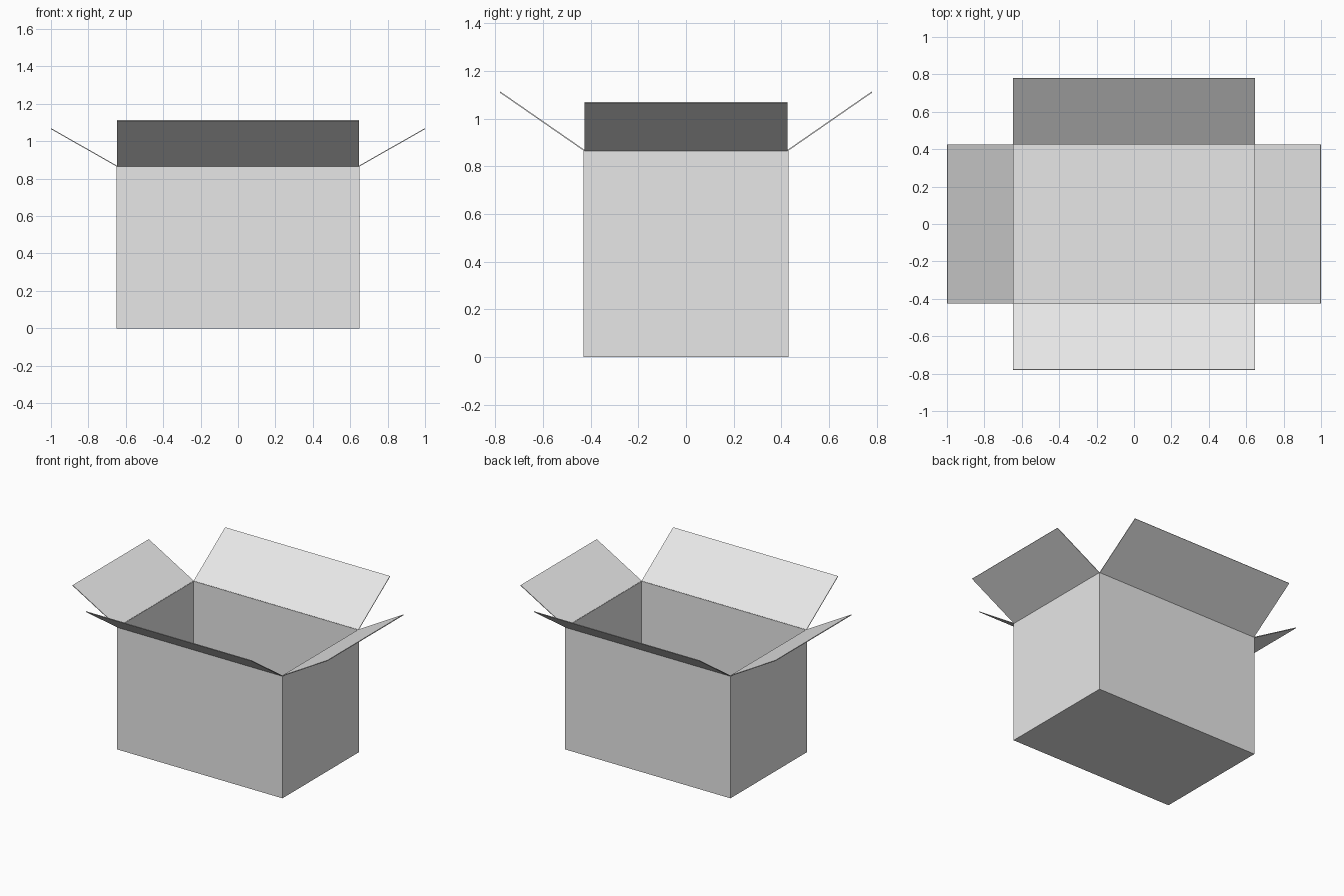
import bpy
import bmesh
from mathutils import Vector

if "Cube" in bpy.data.objects:
    bpy.data.objects.remove(bpy.data.objects["Cube"], do_unlink=True)

HALF_X, HALF_Y, HEIGHT = 0.649, 0.429, 0.866
THICK = 0.005

grey = bpy.data.materials.new("light_grey_card")
grey.use_nodes = True
grey.diffuse_color = (0.8, 0.8, 0.8, 1)
grey.node_tree.nodes["Principled BSDF"].inputs["Base Color"].default_value = (0.8, 0.8, 0.8, 1)


def finish(name, bm, offset):
    """Turn a sheet into a thin card object."""
    mesh = bpy.data.meshes.new(name)
    bm.to_mesh(mesh)
    bm.free()
    mesh.materials.append(grey)
    obj = bpy.data.objects.new(name, mesh)
    bpy.context.collection.objects.link(obj)
    solid = obj.modifiers.new("card_thickness", 'SOLIDIFY')
    solid.thickness = THICK
    solid.offset = offset
    solid.use_even_offset = True
    return obj


# Open-topped body: floor and four walls, thickened inwards
bm = bmesh.new()
bmesh.ops.create_cube(bm, size=1)
for v in bm.verts:
    v.co = Vector((v.co.x * 2 * HALF_X, v.co.y * 2 * HALF_Y, (v.co.z + 0.5) * HEIGHT))
lid = [f for f in bm.faces if f.normal.z > 0.9]
bmesh.ops.delete(bm, geom=lid, context='FACES_ONLY')
finish("box_body", bm, -1)


# Flaps: one sheet each, hinged on the middle of the wall's top edge
def flap(name, out, hinge, tip, tip_z, half_width):
    out = Vector(out)
    side = Vector((-out.y, out.x, 0)) * half_width
    low = out * hinge + Vector((0, 0, HEIGHT))
    high = out * tip + Vector((0, 0, tip_z))
    bm = bmesh.new()
    bm.faces.new([bm.verts.new(p) for p in (low - side, high - side, high + side, low + side)])
    finish(name, bm, 0)


for sign, end, long in ((1, "left", "back"), (-1, "right", "front")):
    flap(end + "_flap", (sign, 0, 0), HALF_X - THICK / 2, 0.9988, 1.067, HALF_Y - 0.003)
    flap(long + "_flap", (0, sign, 0), HALF_Y - THICK / 2, 0.78, 1.111, HALF_X - 0.003)
